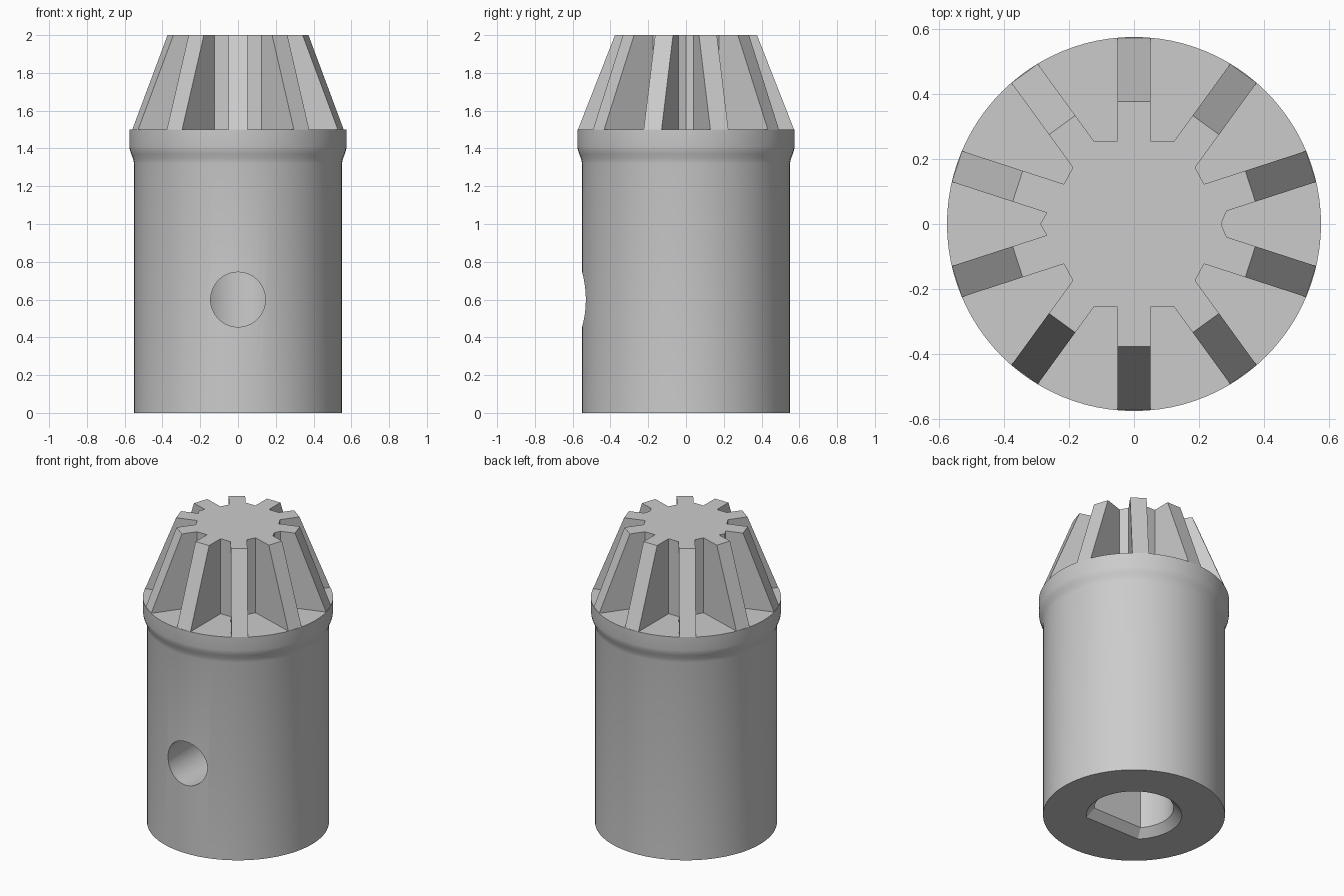
import bpy, bmesh, math
from mathutils import Matrix

cube = bpy.data.objects.get("Cube")
if cube:
    bpy.data.objects.remove(cube, do_unlink=True)

grey = bpy.data.materials.new("plain grey")
grey.use_nodes = True
colour = (0.6, 0.6, 0.6, 1)
grey.diffuse_color = colour
for node in grey.node_tree.nodes:
    if node.type == 'BSDF_PRINCIPLED':
        node.inputs["Base Color"].default_value = colour


def loft(name, rings):
    """Closed solid through rings of points that share one vertex count."""
    bm = bmesh.new()
    loops = [[bm.verts.new(p) for p in ring] for ring in rings]
    n = len(loops[0])
    for low, high in zip(loops, loops[1:]):
        for i in range(n):
            j = (i + 1) % n
            bm.faces.new((low[i], low[j], high[j], high[i]))
    bm.faces.new(loops[0][::-1])
    bm.faces.new(loops[-1])
    bmesh.ops.recalc_face_normals(bm, faces=bm.faces)
    mesh = bpy.data.meshes.new(name)
    bm.to_mesh(mesh)
    bm.free()
    mesh.materials.append(grey)
    obj = bpy.data.objects.new(name, mesh)
    bpy.context.collection.objects.link(obj)
    return obj


def circle(r, z, n=96):
    return [(r * math.cos(math.tau * i / n), r * math.sin(math.tau * i / n), z)
            for i in range(n)]


def d_section(r, flat, z, n=64):
    """Arc of a circle closed by a flat towards the front."""
    start = -math.asin(flat / r)
    sweep = math.pi - 2 * start
    return [(r * math.cos(start + sweep * i / n), r * math.sin(start + sweep * i / n), z)
            for i in range(n + 1)]


def crown_section(outer, z):
    """Ten straight ribs; each has the reach of its clockwise and other side valley."""
    reaches = [(0.283, 0.243), (0.251, 0.279), (0.255, 0.255),
               (0.279, 0.251), (0.243, 0.266)]
    half = []
    for k, (first, last) in enumerate(reaches):
        a = math.radians(18 + 36 * k)
        for along, side in ((first, -0.05), (outer, -0.05), (outer, 0.05), (last, 0.05)):
            half.append((along * math.cos(a) - side * math.sin(a),
                         along * math.sin(a) + side * math.cos(a), z))
    mirrored = [(x, -y, z) for x, y, z in reversed(half)]
    return [(0.268, 0, z)] + half + [(-0.288, 0, z)] + mirrored


# Body with flared collar
profile = [(0.55, 0), (0.55, 1.32), (0.555, 1.345), (0.565, 1.37),
           (0.572, 1.39), (0.575, 1.41), (0.575, 1.5)]
body = loft("body", [circle(r, z) for r, z in profile])

# Chamfered shaft bore and set screw hole
bore = loft("bore_cutter", [d_section(0.338, 0.255, -0.05),
                            d_section(0.24, 0.155, 0.05),
                            d_section(0.24, 0.155, 1.1)])
screw = loft("screw_hole_cutter", [circle(0.145, 0, 64), circle(0.145, 0.7, 64)])
screw.data.transform(Matrix.Translation((0, 0, 0.6)) @ Matrix.Rotation(math.pi / 2, 4, 'X'))

bpy.context.view_layer.objects.active = body
for cutter in (bore, screw):
    mod = body.modifiers.new("cut", 'BOOLEAN')
    mod.operation = 'DIFFERENCE'
    mod.solver = 'EXACT'
    mod.object = cutter
    bpy.ops.object.modifier_apply(modifier=mod.name)
    bpy.data.objects.remove(cutter, do_unlink=True)

bpy.ops.object.select_all(action='DESELECT')
body.select_set(True)
bpy.ops.object.shade_smooth_by_angle(angle=math.radians(30))

# Tapered ribbed crown, its foot sunk into the collar
loft("ribbed_crown", [crown_section(0.57, 1.47), crown_section(0.572, 1.5),
                      crown_section(0.376, 2)])
